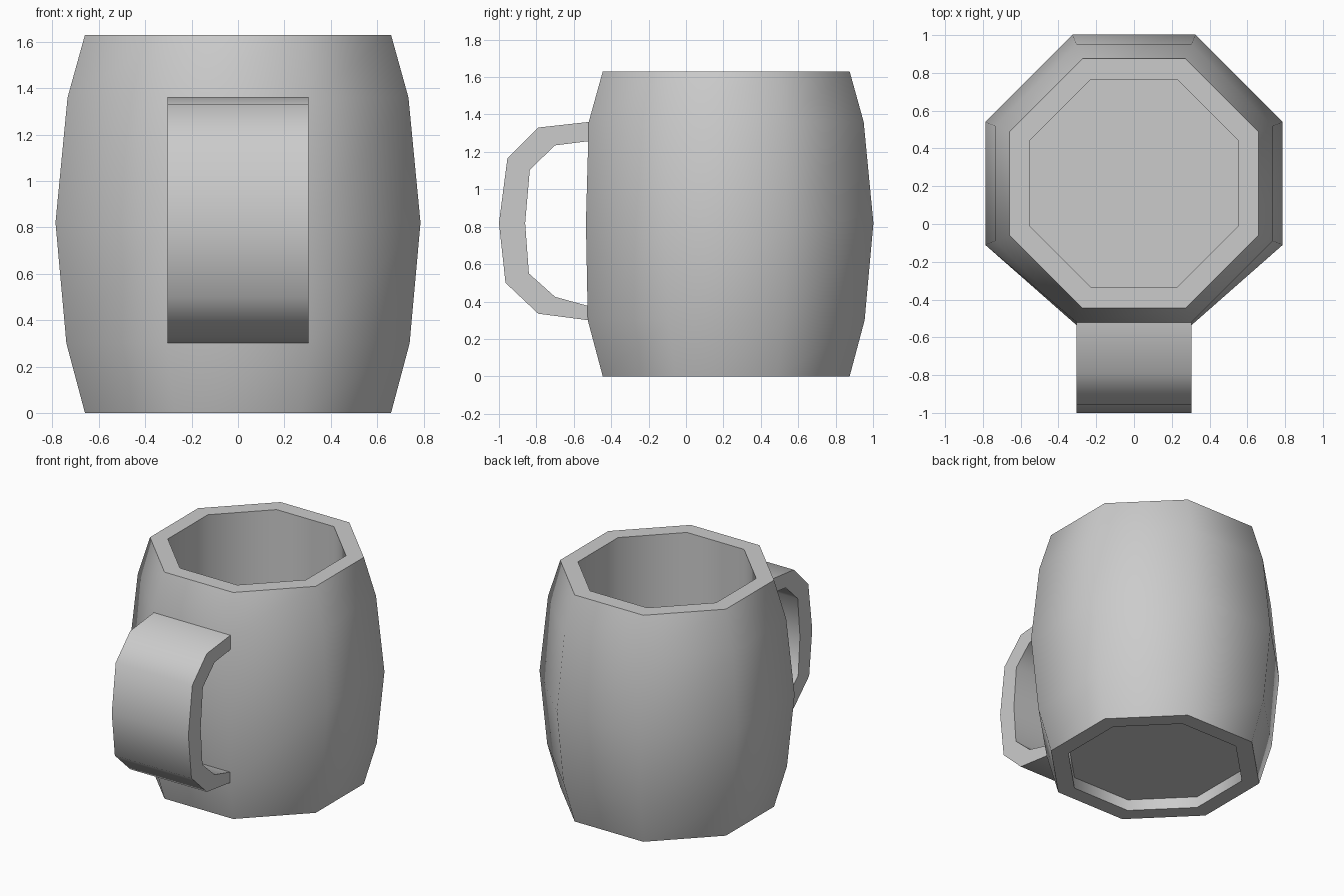
import bpy, bmesh, math

if "Cube" in bpy.data.objects:
    bpy.data.objects.remove(bpy.data.objects["Cube"], do_unlink=True)

SIDES = 8
CENTRE_Y = 0.215
HANDLE_HALF = 0.305

clay = bpy.data.materials.new("plain grey")
clay.use_nodes = True
GREY = (0.6, 0.6, 0.6, 1)
clay.diffuse_color = GREY
clay.node_tree.nodes["Principled BSDF"].inputs["Base Color"].default_value = GREY


def finish(name, bm):
    bmesh.ops.recalc_face_normals(bm, faces=bm.faces)
    mesh = bpy.data.meshes.new(name)
    bm.to_mesh(mesh)
    bm.free()
    mesh.materials.append(clay)
    obj = bpy.data.objects.new(name, mesh)
    bpy.context.collection.objects.link(obj)
    bpy.ops.object.select_all(action="DESELECT")
    obj.select_set(True)
    bpy.context.view_layer.objects.active = obj
    bpy.ops.object.shade_smooth_by_angle(angle=math.radians(50))
    return obj


def octagon(bm, apothem, z):
    radius = apothem / math.cos(math.pi / SIDES)
    ring = []
    for i in range(SIDES):
        a = (i + 0.5) * 2 * math.pi / SIDES
        ring.append(bm.verts.new((radius * math.cos(a), CENTRE_Y + radius * math.sin(a), z)))
    return ring


# Cup: foot recess, bulging wall, rim, straight cavity (apothem, height)
profile = [(0.55, 0.08), (0.55, 0), (0.66, 0), (0.74, 0.30), (0.787, 0.82),
           (0.735, 1.36), (0.66, 1.63), (0.55, 1.63), (0.55, 0.17)]
bm = bmesh.new()
rings = [octagon(bm, r, z) for r, z in profile]
for low, high in zip(rings, rings[1:]):
    for i in range(SIDES):
        j = (i + 1) % SIDES
        bm.faces.new((low[i], low[j], high[j], high[i]))
bm.faces.new(rings[0])
bm.faces.new(rings[-1])
# Flatten the front panel behind the handle
for v in rings[4]:
    if v.co.y < -0.5:
        v.co.y = -0.535
        v.co.x = math.copysign(HANDLE_HALF, v.co.x)
finish("cup", bm)

# Handle: broad band swept across x, outer then inner outline (y, z)
outer = [(-0.522, 1.36), (-0.79, 1.33), (-0.955, 1.165), (-1, 0.82),
         (-0.965, 0.50), (-0.79, 0.335), (-0.522, 0.30)]
inner = [(-0.522, 1.257), (-0.70, 1.235), (-0.835, 1.105), (-0.86, 0.82),
         (-0.84, 0.55), (-0.70, 0.425), (-0.522, 0.376)]
bm = bmesh.new()
grid = [[[bm.verts.new((x, y, z)) for y, z in line] for line in (outer, inner)]
        for x in (-HANDLE_HALF, HANDLE_HALF)]
(ao, ai), (bo, bi) = grid
for p, q in ((ao, ai), (ai, bi), (bi, bo), (bo, ao)):
    for k in range(len(outer) - 1):
        bm.faces.new((p[k], p[k + 1], q[k + 1], q[k]))
for k in (0, -1):
    bm.faces.new((ao[k], ai[k], bi[k], bo[k]))
finish("handle", bm)
